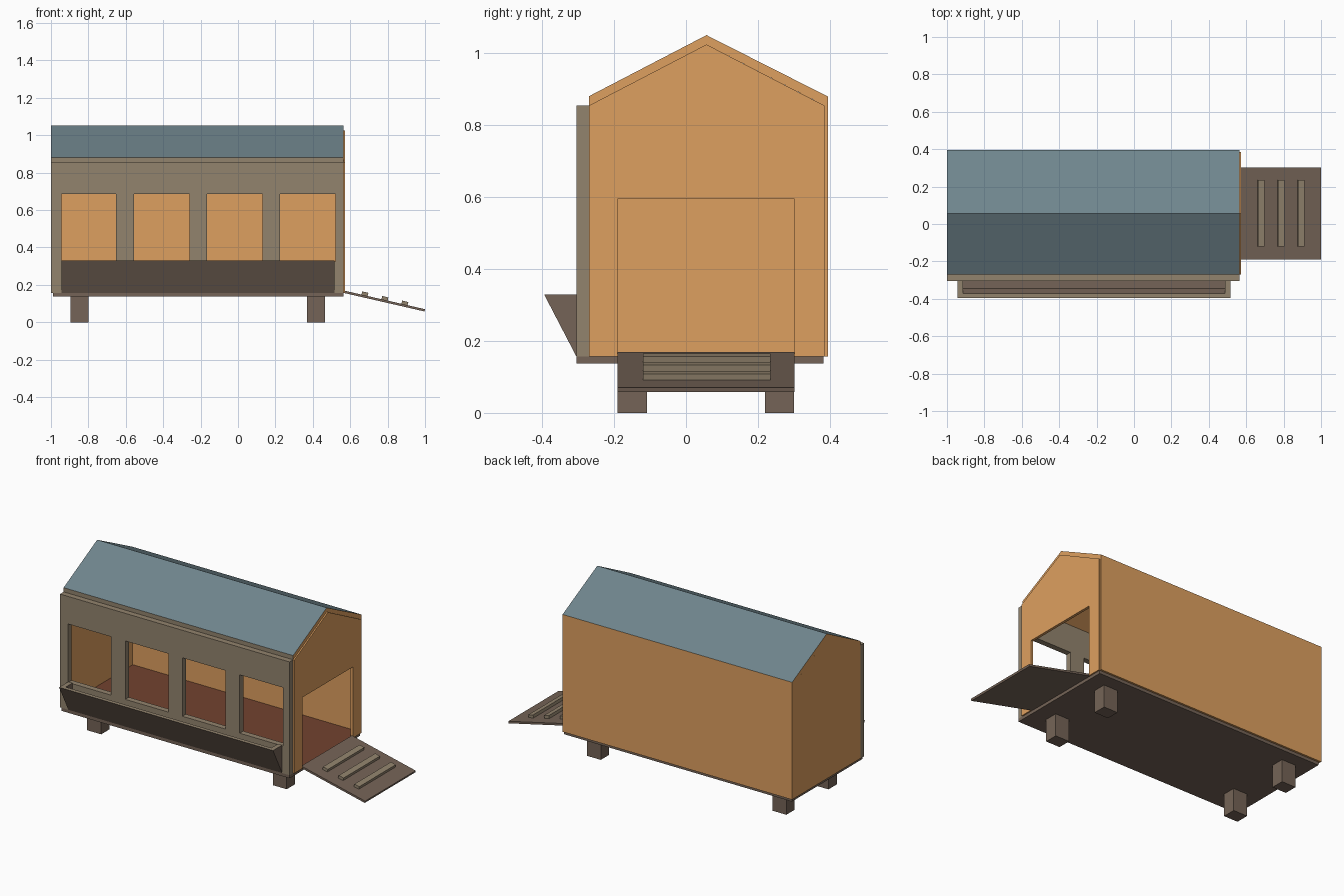
import bpy, bmesh
from mathutils import Vector

if "Cube" in bpy.data.objects:
    bpy.data.objects.remove(bpy.data.objects["Cube"])


def material(name, rgb):
    m = bpy.data.materials.new(name)
    m.diffuse_color = (*rgb, 1)
    m.use_nodes = True
    m.node_tree.nodes["Principled BSDF"].inputs["Base Color"].default_value = m.diffuse_color
    return m


ORANGE = material("orange_panel", (0.73, 0.35, 0.115))
SLATE = material("slate_roof", (0.16, 0.235, 0.266))
BROWN = material("dark_wood", (0.178, 0.127, 0.095))
TAN = material("grey_wood", (0.29, 0.23, 0.155))
RED = material("red_floor", (0.17, 0.055, 0.028))


def finish(name, bm, *mats):
    bmesh.ops.recalc_face_normals(bm, faces=bm.faces)
    me = bpy.data.meshes.new(name)
    bm.to_mesh(me)
    bm.free()
    for m in mats:
        me.materials.append(m)
    ob = bpy.data.objects.new(name, me)
    bpy.context.collection.objects.link(ob)
    return ob


def prism(name, pts, axis, a, b, *mats):
    """Extrude a 2D profile from a to b along x (profile y,z) or y (profile x,z)."""
    bm = bmesh.new()
    place = (lambda p: (a, p[0], p[1])) if axis == "x" else (lambda p: (p[0], a, p[1]))
    face = bm.faces.new([bm.verts.new(place(p)) for p in pts])
    ext = bmesh.ops.extrude_face_region(bm, geom=[face])
    step = Vector((b - a, 0, 0)) if axis == "x" else Vector((0, b - a, 0))
    bmesh.ops.translate(bm, vec=step, verts=[v for v in ext["geom"] if isinstance(v, bmesh.types.BMVert)])
    return finish(name, bm, *mats)


def box(name, x0, x1, y0, y1, z0, z1, mat):
    return prism(name, [(x0, z0), (x1, z0), (x1, z1), (x0, z1)], "y", y0, y1, mat)


# Body extents
L, R = -1.0, 0.565
FRONT, BACK, RIDGE = -0.27, 0.385, 0.057
FLOOR, EAVE, PEAK = 0.157, 0.855, 1.025

# Base and floor
box("base_slab", -0.99, R, -0.305, 0.383, 0.138, FLOOR, BROWN)
box("inner_floor", -0.985, 0.555, FRONT, 0.383, FLOOR, 0.161, RED)

# Legs
for sx, x in (("left", -0.895), ("right", 0.37)):
    for sy, y in (("front", -0.19), ("back", 0.22)):
        box(f"{sy}_{sx}_leg", x, x + 0.095, y, y + 0.081, 0, 0.138, BROWN)

# Back wall and gable ends, the right one with a doorway
box("back_wall", L, R, 0.383, 0.395, FLOOR, 0.88, ORANGE)
gable = [(BACK, FLOOR), (BACK, EAVE), (RIDGE, PEAK), (FRONT, EAVE), (FRONT, FLOOR)]
prism("left_wall", gable, "x", L, L + 0.012, ORANGE)
doorway = [(-0.19, FLOOR), (-0.19, 0.595), (0.302, 0.595), (0.302, FLOOR)]
prism("door_wall", gable + doorway, "x", 0.557, 0.573, ORANGE)

# Roof: slate slopes, orange underside and ends, wooden front eave
t = 0.026
roof = prism("roof", [(FRONT, EAVE), (RIDGE, PEAK), (0.395, EAVE - 0.005), (0.395, 0.88),
                      (RIDGE, PEAK + t), (FRONT, EAVE + t)], "x", L, R, ORANGE, SLATE, TAN)
for p in roof.data.polygons:
    if p.normal.z > 0.3:
        p.material_index = 1
    elif p.normal.y < -0.95:
        p.material_index = 2

# Front wall: grid of cells with the window cells left out, then thickened
xs = [L, -0.945, -0.653, -0.555, -0.26, -0.165, 0.13, 0.225, 0.52, R]
zs = [FLOOR, 0.325, 0.685, EAVE]
bm = bmesh.new()
grid = [[bm.verts.new((x, -0.305, z)) for z in zs] for x in xs]
for i in range(len(xs) - 1):
    for j in range(len(zs) - 1):
        if not (j == 1 and i % 2 == 1):
            bm.faces.new((grid[i][j], grid[i + 1][j], grid[i + 1][j + 1], grid[i][j + 1]))
ext = bmesh.ops.extrude_face_region(bm, geom=bm.faces[:])
bmesh.ops.translate(bm, vec=(0, 0.035, 0), verts=[v for v in ext["geom"] if isinstance(v, bmesh.types.BMVert)])
finish("front_wall", bm, TAN)

# Feeding trough with closed ends and a lighter rim
T0, T1, rim = -0.943, 0.515, 0.028
wedge = [(-0.305, FLOOR), (-0.395, 0.33), (-0.305, 0.33)]
channel = [(-0.305, FLOOR), (-0.395, 0.33), (-0.371, 0.33), (-0.345, 0.279), (-0.305, 0.279)]
for name, pts, a, b in (("trough_body", channel, T0 + rim, T1 - rim),
                        ("trough_left_end", wedge, T0, T0 + rim),
                        ("trough_right_end", wedge, T1 - rim, T1)):
    part = prism(name, pts, "x", a, b, BROWN, TAN)
    for p in part.data.polygons:
        if p.normal.z > 0.9 and p.center.z > 0.32:
            p.material_index = 1

# Sloping ramp with cleats
def ramp_z(x):
    return 0.17 - 0.23 * (x - R)


prism("ramp", [(R, 0.17), (1, ramp_z(1)), (0.997, ramp_z(1) - 0.012), (R, 0.157)], "y", -0.19, 0.302, BROWN)
for i in range(3):
    a = 0.66 + 0.107 * i
    b = a + 0.033
    prism(f"ramp_cleat_{i + 1}", [(a, ramp_z(a)), (b, ramp_z(b)), (b + 0.004, ramp_z(b) + 0.017),
                                  (a + 0.004, ramp_z(a) + 0.017)], "y", -0.12, 0.235, TAN)
